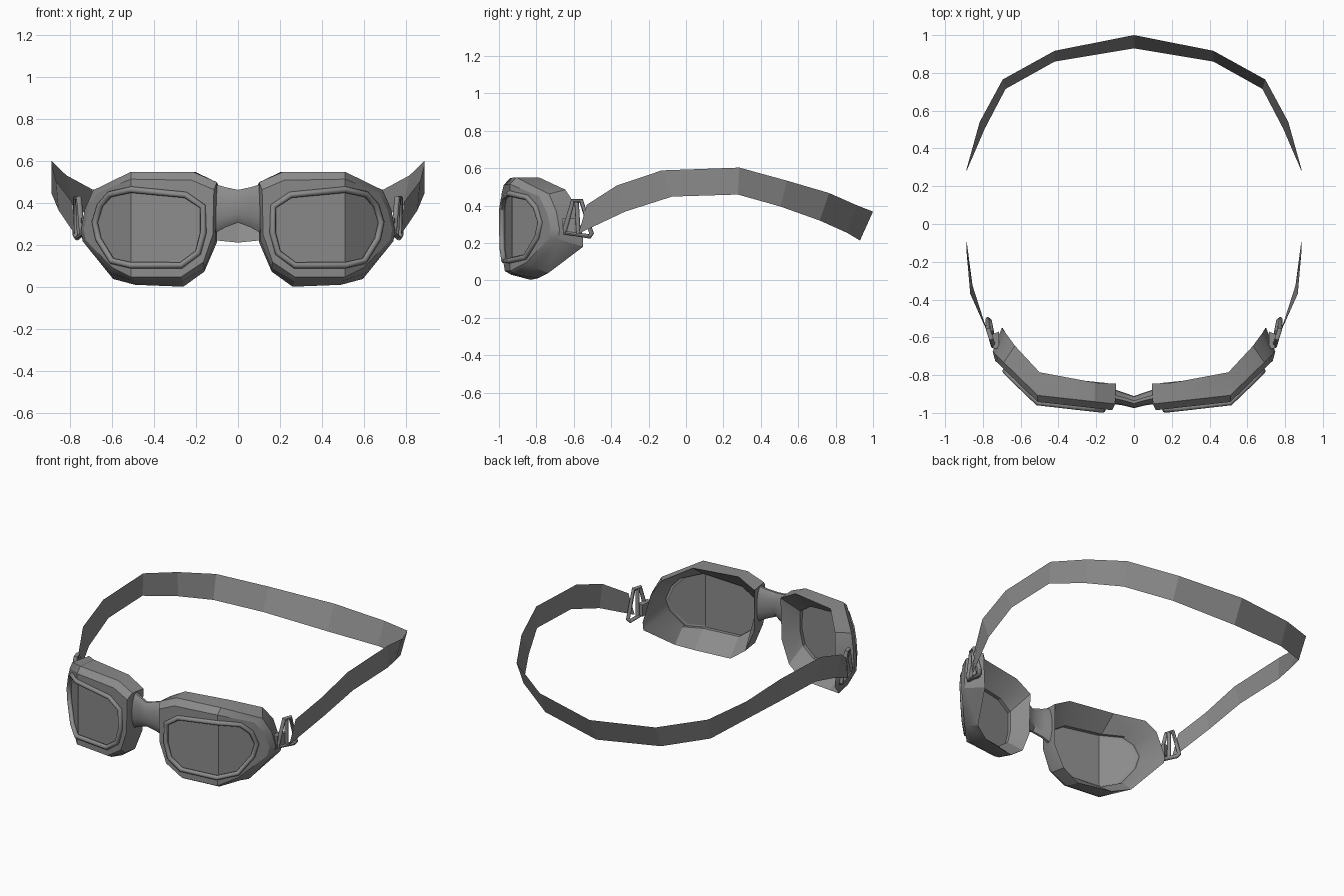
import bpy, bmesh, math
from mathutils import Vector

if "Cube" in bpy.data.objects:
    bpy.data.objects.remove(bpy.data.objects["Cube"])

grey = bpy.data.materials.new("mid grey")
grey.diffuse_color = (0.26, 0.26, 0.26, 1)
grey.use_nodes = True
grey.node_tree.nodes["Principled BSDF"].inputs["Base Color"].default_value = grey.diffuse_color


def finish(ob, smooth=None, mirror=True):
    """Colour, mirror across the middle, and shade a part."""
    ob.data.materials.append(grey)
    bpy.ops.object.select_all(action='DESELECT')
    ob.select_set(True)
    bpy.context.view_layer.objects.active = ob
    if ob.type == 'CURVE':
        bpy.ops.object.convert(target='MESH')
        ob = bpy.context.view_layer.objects.active
    if smooth:
        bpy.ops.object.shade_smooth_by_angle(angle=math.radians(smooth))
    if mirror:
        ob.modifiers.new("mirror", 'MIRROR')


def mesh_part(name, verts, faces, **kw):
    me = bpy.data.meshes.new(name)
    me.from_pydata(verts, [], faces)
    bm = bmesh.new()
    bm.from_mesh(me)
    bmesh.ops.recalc_face_normals(bm, faces=bm.faces)
    bm.to_mesh(me)
    bm.free()
    ob = bpy.data.objects.new(name, me)
    bpy.context.collection.objects.link(ob)
    finish(ob, **kw)


def loft(name, loops, closed=True, wrap=False, **kw):
    """Skin a row of point loops with quads."""
    n, m = len(loops[0]), len(loops)
    verts = [p for l in loops for p in l]
    faces = []
    for j in range(m if wrap else m - 1):
        k = (j + 1) % m
        for i in range(n if closed else n - 1):
            h = (i + 1) % n
            faces.append((j * n + i, j * n + h, k * n + h, k * n + i))
    mesh_part(name, verts, faces, **kw)


def tube(name, pts, radius, cyclic=True):
    cu = bpy.data.curves.new(name, 'CURVE')
    cu.dimensions = '3D'
    cu.bevel_depth = radius
    cu.bevel_resolution = 2
    cu.use_fill_caps = True
    sp = cu.splines.new('POLY')
    sp.points.add(len(pts) - 1)
    for p, q in zip(sp.points, pts):
        p.co = (*q, 1)
    sp.use_cyclic_u = cyclic
    ob = bpy.data.objects.new(name, cu)
    bpy.context.collection.objects.link(ob)
    finish(ob, smooth=50)


def front(x):
    """Depth of the folded front surface."""
    return -0.983 + 0.11 * (x - 0.14) if x < 0.51 else -0.942 + 0.97 * (x - 0.51)


# Outlines in x, z, from the inner top corner round the outside
lens = [(.168, .385), (.25, .44), (.51, .465), (.61, .443), (.657, .39), (.682, .31),
        (.665, .23), (.60, .125), (.51, .105), (.27, .105), (.19, .165), (.165, .26)]
face = [(.115, .465), (.22, .51), (.51, .515), (.67, .45), (.712, .37), (.735, .28),
        (.725, .225), (.60, .095), (.51, .05), (.27, .05), (.165, .12), (.12, .25)]
side = [(.10, .50), (.21, .548), (.51, .55), (.69, .462), (.73, .37), (.748, .27),
        (.74, .22), (.605, .068), (.50, .03), (.265, .03), (.16, .09), (.108, .22)]
back = [(.095, -.845, .49), (.205, -.84, .55), (.50, -.785, .55), (.63, -.645, .485),
        (.67, -.59, .40), (.70, -.55, .23), (.695, -.55, .18), (.595, -.735, .04),
        (.49, -.79, .012), (.26, -.83, .003), (.16, -.84, .075), (.10, -.85, .215)]


def on_front(outline, dy):
    return [(x, front(x) + dy, z) for x, z in outline]


# Eye cup: front rim, bevelled edge, side wall and inner funnel
loft("eye_cup", [on_front(lens, 0), on_front(face, 0), on_front(side, .035), back,
                 on_front(lens, .035)], wrap=True, smooth=25)

# Folded lens pane
mesh_part("lens", on_front(lens, .012), [(8, 9, 10, 11, 0, 1, 2), (2, 3, 4, 5, 6, 7, 8)])

# Round rim wire around the lens
tube("lens_rim", on_front(lens, -.004), .015)

# Waisted nose bridge
rings = []
for x, y, z, ry, rz in [(-.11, -.913, .375, .04, .12), (-.06, -.925, .381, .035, .098),
                        (0, -.943, .386, .032, .08), (.06, -.925, .381, .035, .098),
                        (.11, -.913, .375, .04, .12)]:
    rings.append([(x, y + ry * math.cos(a), z + rz * math.sin(a))
                  for a in [math.tau * i / 14 for i in range(14)]])
loft("nose_bridge", rings, smooth=40, mirror=False)

# Head strap: a thin band from the buckle round to the middle of the back
upper = [(0, 1.0, .368), (.42, .917, .40), (.695, .765, .467), (.817, .54, .533),
         (.888, .285, .603), (.888, -.13, .588), (.867, -.37, .507), (.79, -.53, .405)]
lower = [(0, .93, .213), (.42, .86, .255), (.68, .715, .32), (.79, .505, .395),
         (.888, .277, .459), (.888, -.075, .448), (.855, -.325, .368), (.775, -.575, .25)]
loft("head_strap", [upper, lower], closed=False)

# Buckle loop, its cross bar, and the tab that holds it to the cup
tube("buckle_loop", [(.757, -.605, .425), (.772, -.56, .425), (.775, -.505, .25),
                     (.765, -.515, .235), (.74, -.645, .255), (.745, -.645, .28)], .013)
tube("buckle_bar", [(.762, -.585, .425), (.755, -.575, .25)], .012, cyclic=False)
tab = [[(x, y, z) for x, y in [(.715, -.66), (.745, -.66), (.755, -.585), (.715, -.57)]]
       for z in (.255, .33)]
mesh_part("buckle_tab", tab[0] + tab[1],
          [(0, 1, 2, 3), (4, 5, 6, 7)] + [(i, (i + 1) % 4, (i + 1) % 4 + 4, i + 4) for i in range(4)])
